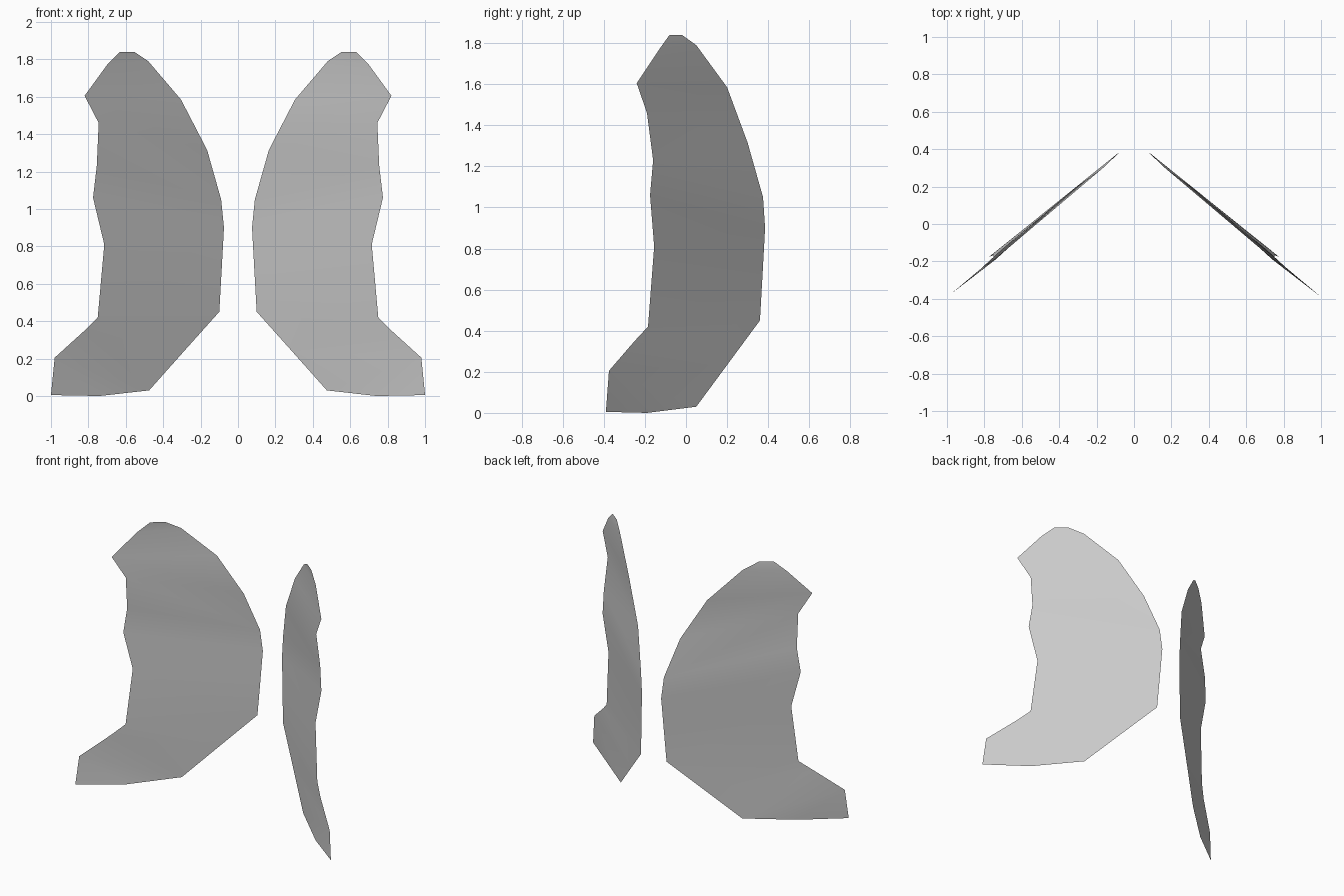
import bpy
import bmesh

cube = bpy.data.objects.get("Cube")
if cube:
    bpy.data.objects.remove(cube, do_unlink=True)

grey = bpy.data.materials.new("plain grey")
grey.use_nodes = True
colour = (0.6, 0.6, 0.6, 1)
grey.diffuse_color = colour
grey.node_tree.nodes["Principled BSDF"].inputs["Base Color"].default_value = colour

# Cross rows from the crest down to the foot: front edge point, rear edge point
ROWS = [
    ((.63, -.08, 1.84), (.555, -.02, 1.84)),
    ((.7, -.13, 1.77), (.48, .05, 1.79)),
    ((.82, -.24, 1.605), (.305, .2, 1.585)),
    ((.745, -.19, 1.46), (.165, .3, 1.315)),
    ((.755, -.16, 1.23), (.09, .375, 1.05)),
    ((.775, -.175, 1.06), (.075, .385, .9)),
    ((.715, -.155, .81), (.087, .373, .68)),
    ((.75, -.185, .42), (.1, .36, .45)),
    ((.82, -.25, .35), (.288, .205, .24)),
    ((.98, -.375, .205), (.475, .05, .03)),
    ((1, -.39, .005), (.74, -.19, 0)),
]


def build_panel(name, side):
    """Thin curved sheet, bridged row by row; side is +1 or -1 in x."""
    bm = bmesh.new()
    rows = [[bm.verts.new((x * side, y, z)) for x, y, z in row] for row in ROWS]
    for (a, b), (c, d) in zip(rows, rows[1:]):
        corners = (a, b, d, c)
        # Keep the face fronts on the outer side of both panels
        bm.faces.new(corners if side < 0 else corners[::-1])
    bm.normal_update()
    mesh = bpy.data.meshes.new(name)
    bm.to_mesh(mesh)
    bm.free()
    mesh.materials.append(grey)
    mesh.shade_smooth()
    panel = bpy.data.objects.new(name, mesh)
    bpy.context.collection.objects.link(panel)


build_panel("left_panel", 1)
build_panel("right_panel", -1)
